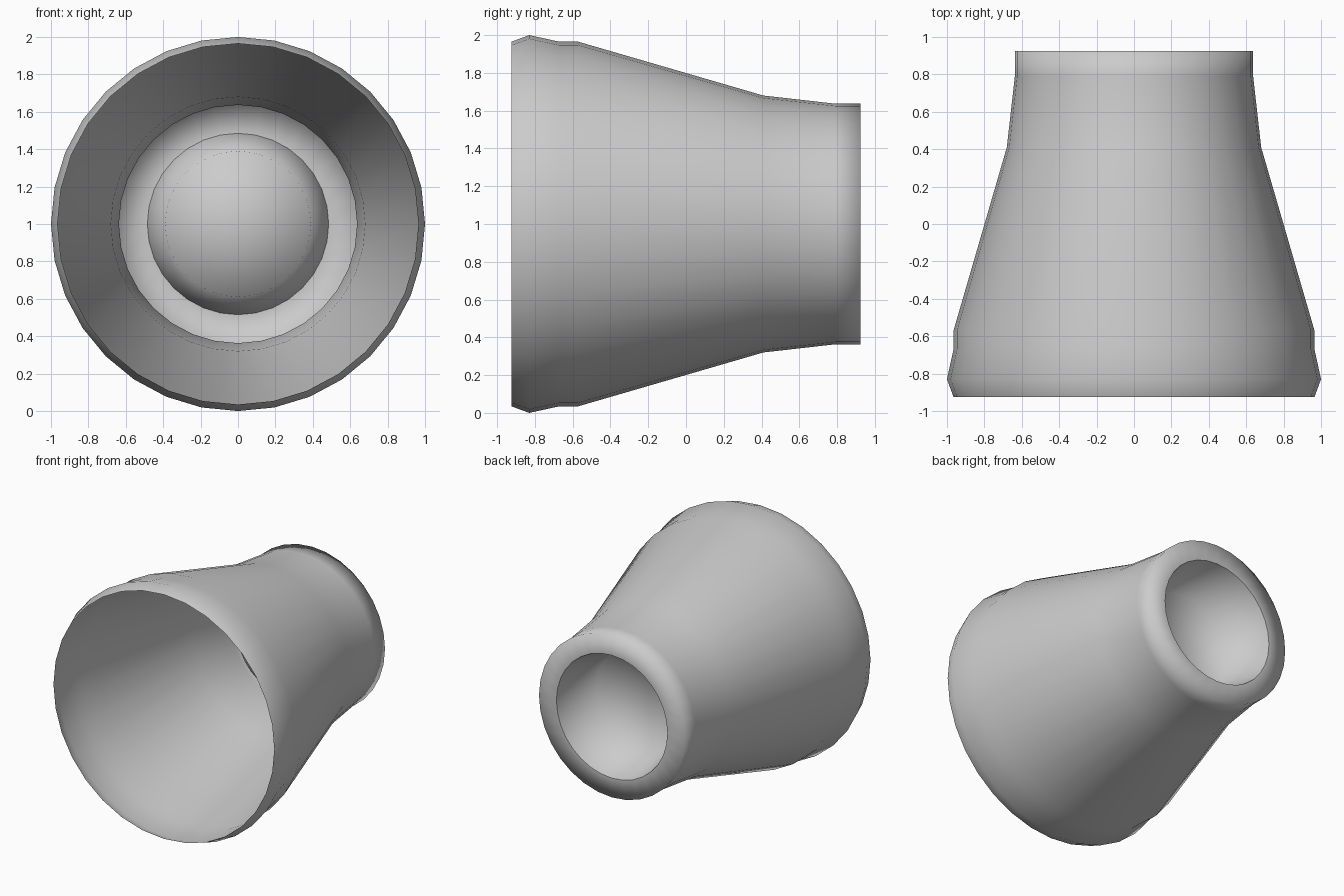
import bpy, bmesh, math

if "Cube" in bpy.data.objects:
    bpy.data.objects.remove(bpy.data.objects["Cube"])

SIDES = 32


def lathe(name, profile, close_end=False):
    """Spin (y, radius) points about the y axis at height z = 1."""
    bm = bmesh.new()
    rings = []
    for y, r in profile:
        ring = []
        for i in range(SIDES):
            a = 2 * math.pi * i / SIDES
            ring.append(bm.verts.new((r * math.sin(a), y, 1 + r * math.cos(a))))
        rings.append(ring)
    for a, b in zip(rings, rings[1:]):
        for i in range(SIDES):
            j = (i + 1) % SIDES
            bm.faces.new((a[i], b[i], b[j], a[j]))
    if close_end:
        tip = bm.verts.new((0, profile[-1][0], 1))
        last = rings[-1]
        for i in range(SIDES):
            bm.faces.new((last[i], tip, last[(i + 1) % SIDES]))
    # Outside of the shell and inside of the cup face outward
    bm.faces.ensure_lookup_table()
    bm.normal_update()
    f = bm.faces[0]
    c = f.calc_center_median()
    outward = f.normal.x * c.x + f.normal.z * (c.z - 1) > 0
    if outward == close_end:
        bmesh.ops.reverse_faces(bm, faces=bm.faces[:])
    for f in bm.faces:
        f.smooth = True
    mesh = bpy.data.meshes.new(name)
    bm.to_mesh(mesh)
    bm.free()
    obj = bpy.data.objects.new(name, mesh)
    bpy.context.collection.objects.link(obj)
    return obj


# Flared open shell, ending in a flat rear rim that shades as rounded
lathe("flared_shell", [(-0.925, 0.965), (-0.83, 1.0), (-0.67, 0.965),
                       (-0.57, 0.965), (0.41, 0.68), (0.79, 0.637),
                       (0.925, 0.637), (0.925, 0.485)])

# Recessed cup closing the rear opening
lathe("rear_cup", [(0.925, 0.485), (0.55, 0.39)], close_end=True)
